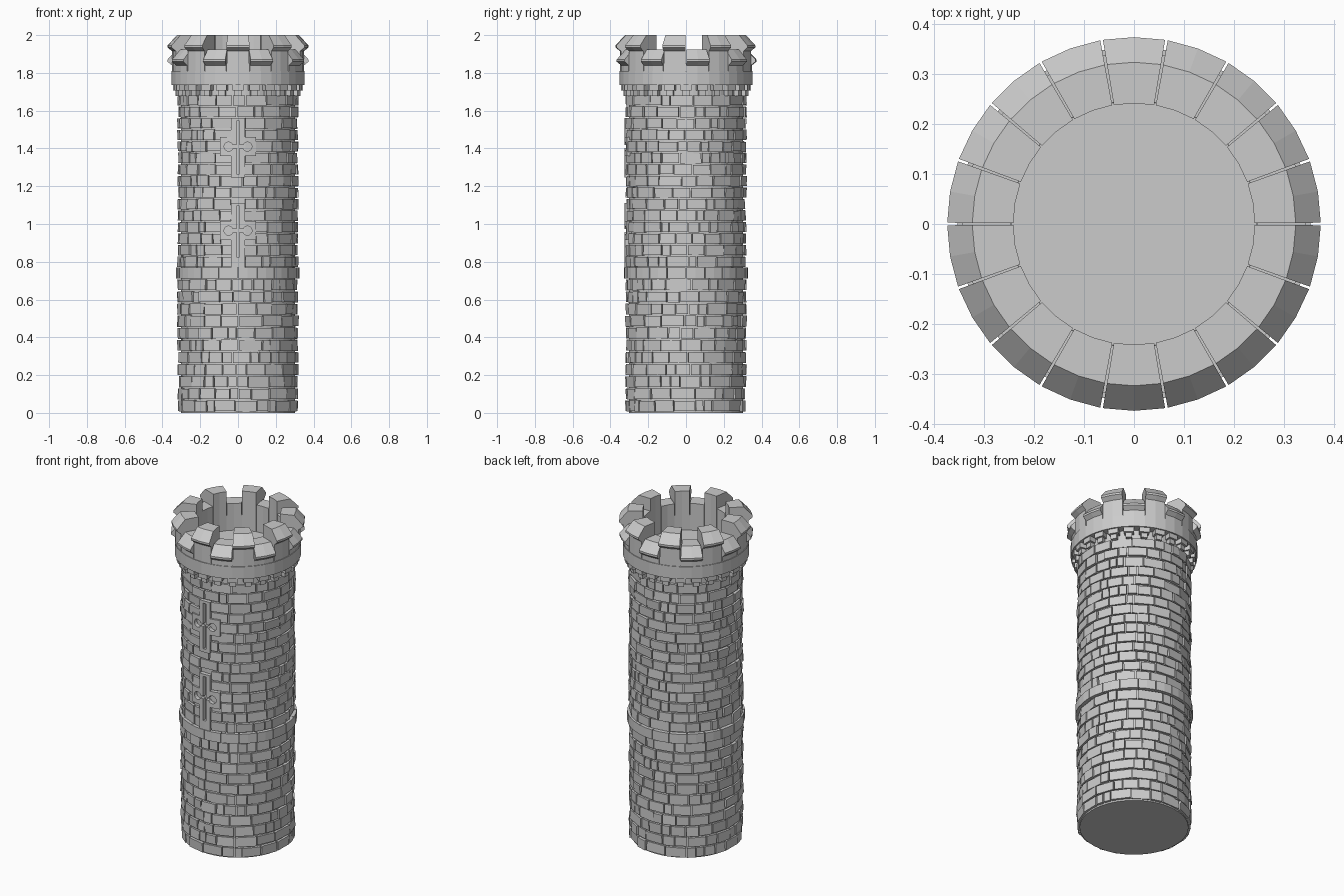
import bpy, bmesh, math, random
from mathutils import Matrix

if "Cube" in bpy.data.objects:
    bpy.data.objects.remove(bpy.data.objects["Cube"])

random.seed(7)
R = math.radians
FRONT = R(-90)

stone = bpy.data.materials.new("grey stone")
stone.diffuse_color = (0.6, 0.6, 0.6, 1)
stone.use_nodes = True
stone.node_tree.nodes["Principled BSDF"].inputs["Base Color"].default_value = stone.diffuse_color


def sweep(bm, profile, a0, a1, n=1, closed=False):
    """Turn an (r, z) outline about z from angle a0 to a1."""
    rings = []
    for i in range(n if closed else n + 1):
        a = a0 + (a1 - a0) * i / n
        rings.append([bm.verts.new((r * math.cos(a), r * math.sin(a), z)) for r, z in profile])
    m = len(profile)
    for i in range(n):
        p, q = rings[i], rings[(i + 1) % len(rings)]
        for k in range(m):
            bm.faces.new((p[k], q[k], q[(k + 1) % m], p[(k + 1) % m]))
    if not closed:
        bm.faces.new(rings[0])
        bm.faces.new(rings[-1][::-1])


def block(r0, r1, z0, z1):
    return [(r0, z0), (r1, z0), (r1, z1), (r0, z1)]


def finish(bm, name):
    bmesh.ops.recalc_face_normals(bm, faces=bm.faces)
    me = bpy.data.meshes.new(name)
    bm.to_mesh(me)
    bm.free()
    me.materials.append(stone)
    ob = bpy.data.objects.new(name, me)
    bpy.context.collection.objects.link(ob)
    return ob


# Mortar core
bm = bmesh.new()
bmesh.ops.create_cone(bm, cap_ends=True, segments=48, radius1=0.303, radius2=0.303,
                      depth=1.74, matrix=Matrix.Translation((0, 0, 0.87)))
finish(bm, "mortar_core")

# Arrow slits: frame bottom, frame top, cross height, slit bottom, slit top
SLITS = [(0.77, 1.11, 0.965, 0.825, 1.095), (1.245, 1.56, 1.41, 1.265, 1.545)]
STEM, ARM, ARM_H = R(6.3), R(17), 0.05


def frame_half_angle(z):
    for z0, z1, zc, s0, s1 in SLITS:
        if abs(z - zc) < ARM_H + 0.01:
            return ARM
        if z0 < z < z1:
            return STEM
    return 0


# Brick courses with random widths
def courses(bm, z_start, z_end, rows):
    h = (z_end - z_start) / rows
    for j in range(rows):
        z0 = z_start + j * h
        half = frame_half_angle(z0 + h / 2)
        start = FRONT + half + (0 if half else random.uniform(0, 1))
        widths = [random.choice((0.55, 0.8, 1, 1.15, 1.35)) * random.uniform(0.9, 1.1)
                  for _ in range(23)]
        k = (2 * math.pi - 2 * half) / sum(widths)
        a = start
        for w in widths:
            b = a + w * k
            r = random.uniform(0.313, 0.322)
            lo, hi = random.uniform(0.002, 0.006), random.uniform(0.002, 0.006)
            t = random.uniform(-0.002, 0.002)
            g = random.uniform(0.007, 0.014)
            sweep(bm, [(0.295, z0 + lo), (r + t, z0 + lo), (r - t, z0 + h - hi),
                       (0.295, z0 + h - hi)], a + g, b - g)
            a = b


bm = bmesh.new()
courses(bm, 0.005, 0.71, 11)
courses(bm, 0.77, 1.685, 15)
finish(bm, "wall_bricks")

# Belt course
bm = bmesh.new()
for i in range(20):
    a = R(18 * i)
    sweep(bm, block(0.29, random.uniform(0.326, 0.33), 0.711, 0.769), a + 0.006, a + R(18) - 0.006, 2)
finish(bm, "belt_course")

# Arrow slit frames, cut through by a cross with round ends
for z0, z1, zc, s0, s1 in SLITS:
    bm = bmesh.new()
    for x, z, w, h in ((0, (s0 + s1) / 2, 0.018, s1 - s0), (0, zc, 0.1, 0.016)):
        bmesh.ops.create_cube(bm, size=1, matrix=Matrix.Translation((x, -0.32, z))
                              @ Matrix.Diagonal((w, 0.12, h, 1)))
    for x in (-0.05, 0.05):
        bmesh.ops.create_cone(bm, cap_ends=True, segments=16, radius1=0.024, radius2=0.024, depth=0.121,
                              matrix=Matrix.Translation((x, -0.32, zc)) @ Matrix.Rotation(R(90), 4, 'X'))
    cutter = finish(bm, "slit_cutter")
    cutter.hide_render = True
    parts = [("slit_frame_stem", -STEM, STEM, z0, z1),
             ("slit_frame_left", -ARM, -STEM, zc - ARM_H, zc + ARM_H),
             ("slit_frame_right", STEM, ARM, zc - ARM_H, zc + ARM_H)]
    for name, a0, a1, b0, b1 in parts:
        bm = bmesh.new()
        sweep(bm, block(0.285, 0.326, b0, b1), FRONT + a0, FRONT + a1, 2)
        ob = finish(bm, name)
        mod = ob.modifiers.new("slit", 'BOOLEAN')
        mod.operation = 'DIFFERENCE'
        mod.solver = 'EXACT'
        mod.use_self = True
        mod.object = cutter
        bpy.context.view_layer.update()
        ev = ob.evaluated_get(bpy.context.evaluated_depsgraph_get())
        me = bpy.data.meshes.new_from_object(ev)
        ob.modifiers.clear()
        ob.data = me
    bpy.data.objects.remove(cutter)

# Stepped corbels under the parapet
bm = bmesh.new()
for i in range(24):
    a = FRONT + R(15 * i)
    sweep(bm, block(0.29, 0.332, 1.678, 1.708), a - R(3), a + R(3))
    sweep(bm, block(0.29, 0.345, 1.706, 1.737), a - R(4.8), a + R(4.8))
finish(bm, "corbels")

# Parapet ring and roof floor
bm = bmesh.new()
sweep(bm, block(0.245, 0.353, 1.735, 1.81), 0, 2 * math.pi, 36, True)
sweep(bm, block(0.246, 0.343, 1.80, 1.85), 0, 2 * math.pi, 36, True)
finish(bm, "parapet_ring")
bm = bmesh.new()
bmesh.ops.create_cone(bm, cap_ends=True, segments=36, radius1=0.3, radius2=0.3,
                      depth=0.03, matrix=Matrix.Translation((0, 0, 1.745)))
finish(bm, "roof_floor")

# Alternating high and low battlements with sloped, overhanging caps
for name, first, top in (("merlons", 0, 2.0), ("crenel_sills", 1, 1.925)):
    bm = bmesh.new()
    prof = [(0.241, 1.755), (0.349, 1.755), (0.349, top - 0.085), (0.373, top - 0.066),
            (0.373, top - 0.054), (0.323, top), (0.241, top)]
    for i in range(first, 18, 2):
        a = FRONT + R(20 * i)
        sweep(bm, prof, a - R(9.6), a + R(9.6), 2)
    finish(bm, name)
